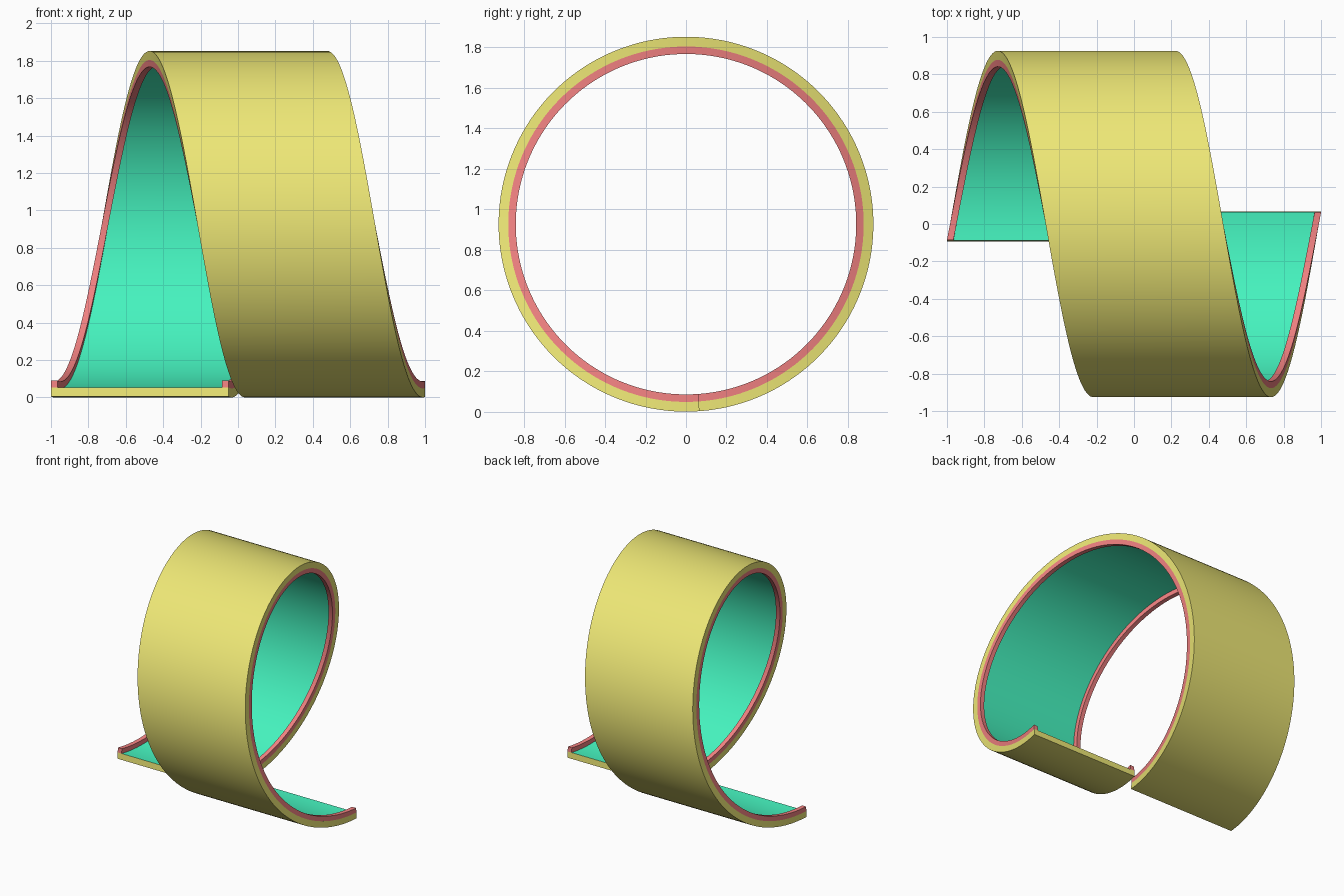
import bpy, bmesh
from math import sin, cos, pi

if "Cube" in bpy.data.objects:
    bpy.data.objects.remove(bpy.data.objects["Cube"])

R = 0.926                          # outer radius, axis along x
A0, A1 = -0.101, 2 * pi + 0.072    # start and end angle, 0 = bottom
WIDTH = 0.95                       # width of the band
TRAVEL = 2 - WIDTH                 # sideways shift along the whole turn
STEPS = 144


def material(name, rgb):
    m = bpy.data.materials.new(name)
    m.diffuse_color = (*rgb, 1)
    m.use_nodes = True
    m.node_tree.nodes["Principled BSDF"].inputs["Base Color"].default_value = m.diffuse_color
    return m


yellow = material("yellow", (0.85, 0.80, 0.18))
green = material("green", (0.06, 0.90, 0.52))
red = material("red", (0.88, 0.22, 0.22))


def helix_strip(name, x0, x1, r_in, r_out, mat, inner_mat=None):
    """Sweep a rectangular section along one helical turn."""
    bm = bmesh.new()
    rings = []
    for i in range(STEPS + 1):
        t = i / STEPS
        a = A0 + (A1 - A0) * t
        shift = -1 + TRAVEL * t
        section = [(x0, r_in), (x1, r_in), (x1, r_out), (x0, r_out)]
        rings.append([bm.verts.new((x + shift, r * sin(a), R - r * cos(a)))
                      for x, r in section])
    for p, q in zip(rings, rings[1:]):
        for k in range(4):
            n = (k + 1) % 4
            f = bm.faces.new((p[k], p[n], q[n], q[k]))
            if k == 0 and inner_mat:
                f.material_index = 1
    bm.faces.new(rings[0])
    bm.faces.new(rings[-1])
    bmesh.ops.recalc_face_normals(bm, faces=bm.faces)
    me = bpy.data.meshes.new(name)
    bm.to_mesh(me)
    bm.free()
    me.materials.append(mat)
    if inner_mat:
        me.materials.append(inner_mat)
    ob = bpy.data.objects.new(name, me)
    bpy.context.collection.objects.link(ob)
    bpy.ops.object.select_all(action='DESELECT')
    ob.select_set(True)
    bpy.context.view_layer.objects.active = ob
    bpy.ops.object.shade_smooth_by_angle(angle=pi / 6)


# Wide band: yellow outside, green inside
helix_strip("loop_band", 0, WIDTH, R - 0.048, R, yellow, green)

# Raised red rims along both edges of the inner face
RIM = 0.035
for side, x in (("left", 0), ("right", WIDTH - RIM)):
    helix_strip("rim_" + side, x, x + RIM, R - 0.085, R - 0.048, red)
